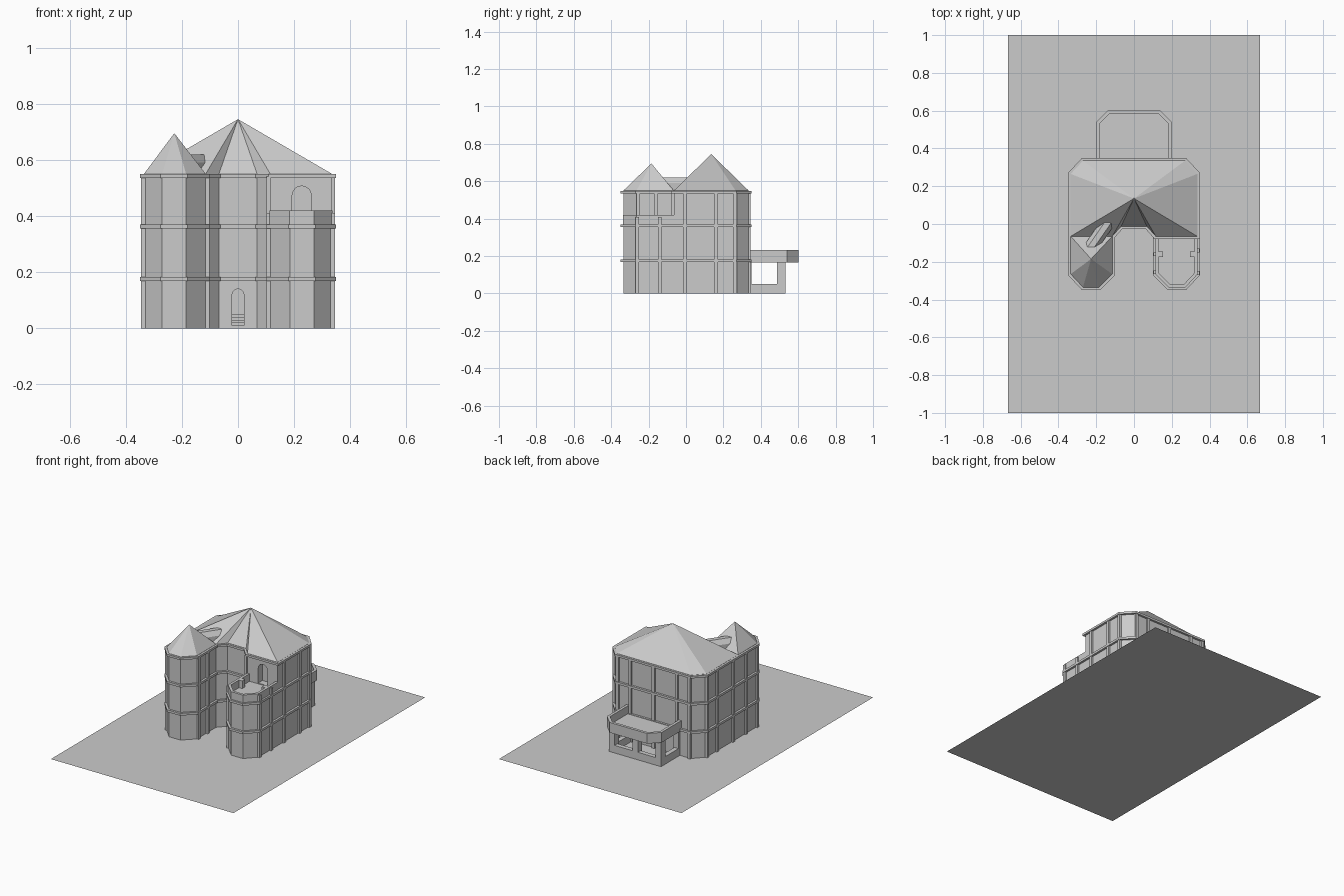
import bpy, math
from mathutils import Vector

if "Cube" in bpy.data.objects:
    bpy.data.objects.remove(bpy.data.objects["Cube"])


def mesh(name, verts, faces):
    me = bpy.data.meshes.new(name)
    me.from_pydata(verts, [], faces)
    me.update()
    ob = bpy.data.objects.new(name, me)
    bpy.context.collection.objects.link(ob)
    return ob


def mirrored(half):
    return half + [(-x, y) for x, y in reversed(half)]


def prism(name, pts, z0, z1):
    n = len(pts)
    v = [(x, y, z0) for x, y in pts] + [(x, y, z1) for x, y in pts]
    f = [tuple(reversed(range(n))), tuple(range(n, 2 * n))]
    f += [(i, (i + 1) % n, n + (i + 1) % n, n + i) for i in range(n)]
    return mesh(name, v, f)


def box(name, x0, x1, y0, y1, z0, z1):
    return prism(name, [(x0, y0), (x1, y0), (x1, y1), (x0, y1)], z0, z1)


def offset(pts, d, closed):
    # mitred offset, outward for a counter-clockwise path
    out, n = [], len(pts)
    for i in range(n):
        p = Vector(pts[i])
        norms = []
        for a, b in ((i - 1, i), (i, i + 1)):
            if closed or (a >= 0 and b < n):
                e = (Vector(pts[b % n]) - Vector(pts[a % n])).normalized()
                norms.append(Vector((e.y, -e.x)))
        m = (norms[0] + norms[-1]).normalized()
        out.append(tuple(p + m * d / m.dot(norms[0])))
    return out


def ring(name, pts, d_in, d_out, z0, z1, closed=True):
    a, b = offset(pts, d_out, closed), offset(pts, d_in, closed)
    n = len(pts)
    v = [(x, y, z) for loop, z in ((a, z0), (a, z1), (b, z1), (b, z0)) for x, y in loop]
    f = []
    for i in range(n if closed else n - 1):
        j = (i + 1) % n
        f += [(k * n + i, k * n + j, (k + 1) % 4 * n + j, (k + 1) % 4 * n + i) for k in range(4)]
    if not closed:
        f += [(0, n, 2 * n, 3 * n), (4 * n - 1, 3 * n - 1, 2 * n - 1, n - 1)]
    return mesh(name, v, f)


def pyramid(name, pts, z, apex):
    n = len(pts)
    v = [(x, y, z) for x, y in pts] + [apex]
    return mesh(name, v, [tuple(reversed(range(n)))] + [(i, (i + 1) % n, n) for i in range(n)])


def arch_cut(target, x, r, z0, z1, y0, y1):
    prof = [(x - r, z0), (x + r, z0)]
    prof += [(x + r * math.cos(math.pi * k / 8), z1 - r + r * math.sin(math.pi * k / 8)) for k in range(9)]
    n = len(prof)
    v = [(a, y0, b) for a, b in prof] + [(a, y1, b) for a, b in prof]
    f = [tuple(range(n)), tuple(reversed(range(n, 2 * n)))]
    f += [(i, n + i, n + (i + 1) % n, (i + 1) % n) for i in range(n)]
    c = mesh("arch_cutter", v, f)
    c.hide_render = True
    c.hide_viewport = True
    c.display_type = 'WIRE'
    m = target.modifiers.new("doorway", 'BOOLEAN')
    m.object, m.operation, m.solver = c, 'DIFFERENCE', 'EXACT'


# outlines
wing = [(0.115, -0.065), (0.115, -0.265), (0.185, -0.335), (0.27, -0.335), (0.335, -0.265)]
back = [(0.335, 0.265), (0.27, 0.335)]
low_half = [(0.068, -0.012)] + wing + back
main_half = [(0.068, -0.012), (0.115, -0.065), (0.335, -0.065)] + back
low = mirrored(low_half)
upper = main_half + [(-x, y) for x, y in reversed(low_half)]

# ground
mesh("ground_plate", [(-.667, -1, 0), (.667, -1, 0), (.667, 1, 0), (-.667, 1, 0)], [(0, 1, 2, 3)])

# walls with arched doorways
lower_walls = prism("lower_walls", low, 0, 0.37)
arch_cut(lower_walls, 0, 0.021, 0.004, 0.14, -0.05, 0.04)
upper_walls = prism("upper_walls", upper, 0.37, 0.55)
arch_cut(upper_walls, 0.227, 0.034, 0.375, 0.507, -0.1, -0.02)
for i in range(5):
    box("entry_step", -0.021, 0.021, -0.014 + i * 0.01, 0.04, i * 0.01, (i + 1) * 0.01)

# horizontal bands
ring("lower_band", low, -0.005, 0.014, 0.168, 0.183)
ring("middle_band", low, -0.005, 0.014, 0.355, 0.37)
ring("eave_band", upper, -0.005, 0.014, 0.535, 0.549)

# vertical ribs on side, back and courtyard walls
for s in (-1, 1):
    for y in (-0.26, -0.14, -0.005, 0.16, 0.262):
        top = 0.41 if s > 0 and y < -0.1 else 0.54
        box("side_rib", *sorted((s * 0.33, s * 0.346)), y - 0.01, y + 0.01, 0, top)
    top = 0.41 if s > 0 else 0.54
    for y in (-0.16, -0.255):
        box("court_rib", *sorted((s * 0.102, s * 0.12)), y - 0.01, y + 0.01, 0, top)
box("roof_corner_rib", 0.101, 0.116, -0.078, -0.055, 0, 0.54)
for x in (-0.262, -0.17, 0, 0.17, 0.262):
    box("back_rib", x - 0.01, x + 0.01, 0.33, 0.345, 0, 0.54)

# terrace parapet on the low wing
ring("terrace_parapet", wing + [(0.335, -0.065)], -0.015, 0.002, 0.37, 0.42, closed=False)
for x in (0.137, 0.313):
    box("parapet_post", x - 0.017, x + 0.017, -0.175, -0.145, 0.37, 0.42)

# roofs
pyramid("main_roof", mirrored(main_half), 0.55, (0, 0.135, 0.745))
tower = [(-x, y) for x, y in reversed(wing)]
pyramid("tower_roof", tower + [(-0.115, -0.065), (-0.335, -0.065)], 0.55, (-0.227, -0.185, 0.695))

# covered passage linking the two roofs
a, b = Vector((-0.24, -0.14)), Vector((-0.135, 0.012))
d = (b - a).normalized()
side = Vector((d.y, -d.x))
prof = [(-0.035, 0.53), (0.035, 0.53), (0.035, 0.59), (0.015, 0.62), (-0.015, 0.62), (-0.035, 0.59)]
v = [(*(p + side * u), z) for p in (a, b) for u, z in prof]
mesh("roof_passage", v, [tuple(range(6)), tuple(range(11, 5, -1))]
     + [(i, i + 6, (i + 1) % 6 + 6, (i + 1) % 6) for i in range(6)])

# rear balcony
rim = [(0.2, 0.33), (0.2, 0.54), (0.137, 0.602), (-0.137, 0.602), (-0.2, 0.54), (-0.2, 0.33)]
prism("balcony_floor", rim, 0.165, 0.18)
ring("balcony_parapet", rim, -0.018, 0, 0.165, 0.232, closed=False)
porch = [(0.19, 0.33), (0.19, 0.532), (-0.19, 0.532), (-0.19, 0.33)]
ring("porch_wall", porch, -0.03, 0, 0, 0.05, closed=False)
for x in (-0.17, 0, 0.17):
    box("porch_post", x - 0.02, x + 0.02, 0.487, 0.532, 0, 0.167)
for x in (-0.17, 0.17):
    box("porch_wall_post", x - 0.02, x + 0.02, 0.33, 0.35, 0, 0.167)
